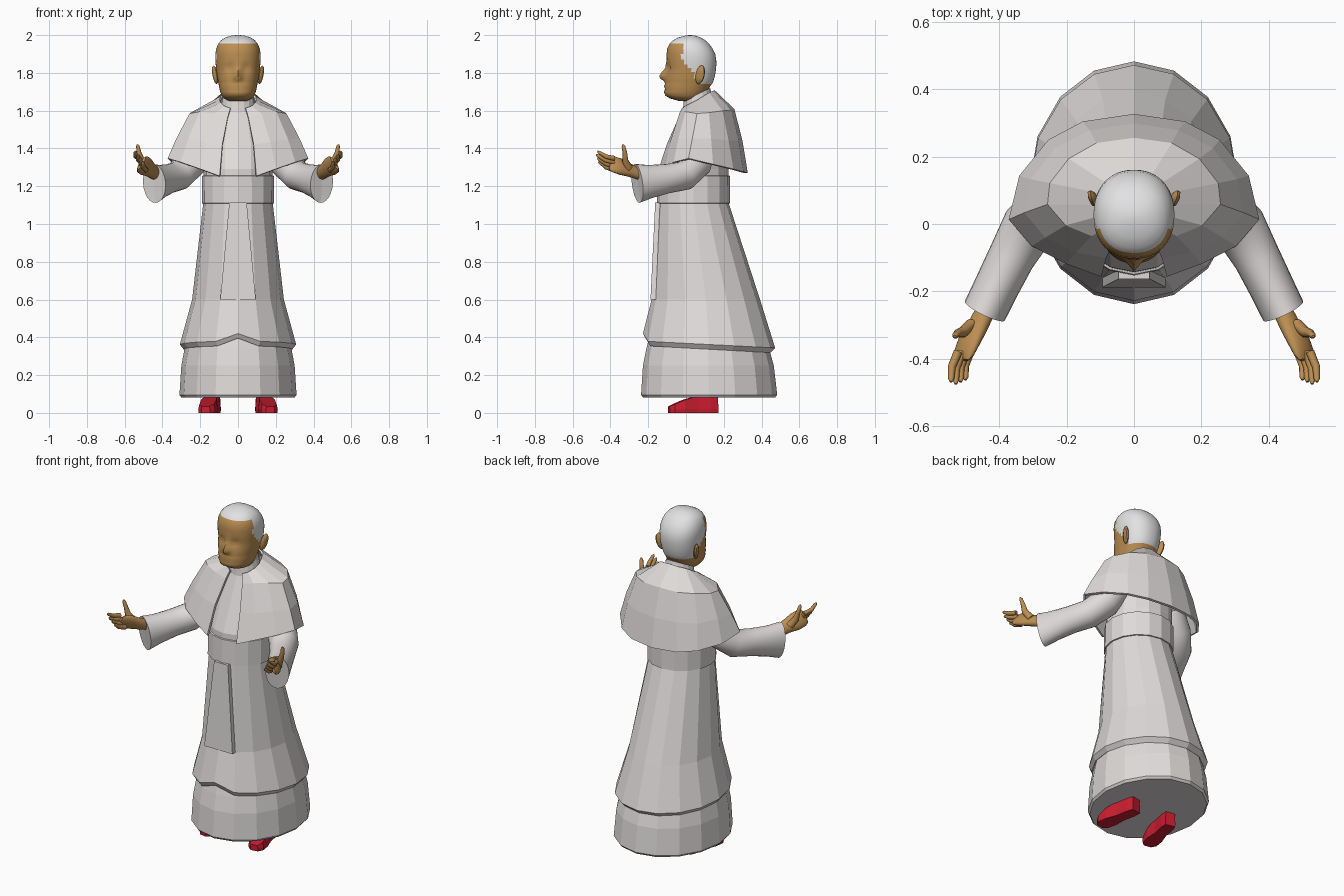
import bpy, bmesh, math
from mathutils import Vector, Matrix


def material(name, rgb):
    m = bpy.data.materials.new(name)
    m.diffuse_color = (*rgb, 1)
    return m


WHITE = material("white cloth", (0.74, 0.71, 0.70))
HAIR = material("white hair", (0.76, 0.76, 0.77))
SKIN = material("skin", (0.50, 0.27, 0.085))
RED = material("red leather", (0.60, 0.012, 0.03))


def loft(name, rings, mat, smooth=False, closed=True, caps=True, mirror=False):
    """Skin a list of rings that all have the same number of points."""
    bm = bmesh.new()
    vs = [[bm.verts.new(p) for p in r] for r in rings]
    n = len(rings[0])
    for a, b in zip(vs, vs[1:]):
        for i in range(n if closed else n - 1):
            j = (i + 1) % n
            bm.faces.new((a[i], a[j], b[j], b[i]))
    if caps:
        bm.faces.new(vs[0])
        bm.faces.new(vs[-1])
    bmesh.ops.recalc_face_normals(bm, faces=bm.faces[:])
    me = bpy.data.meshes.new(name)
    bm.to_mesh(me)
    bm.free()
    me.materials.append(mat)
    if smooth:
        me.polygons.foreach_set("use_smooth", [True] * len(me.polygons))
        me.set_sharp_from_angle(angle=math.radians(50))
    ob = bpy.data.objects.new(name, me)
    bpy.context.collection.objects.link(ob)
    if mirror:
        ob.modifiers.new("mirror", 'MIRROR').merge_threshold = 0.0005
    return ob


def ell(z, hx, y0, y1, n=16, power=1.0):
    """Oval ring from y0 (front) to y1 (back); z is a number or f(sine)."""
    out = []
    for i in range(n):
        a = 2 * math.pi * i / n
        c, s = math.cos(a), math.sin(a)
        zz = z(s) if callable(z) else z
        x = math.copysign(abs(c) ** power, c) * hx
        y = math.copysign(abs(s) ** power, s) * (y1 - y0) / 2 + (y0 + y1) / 2
        out.append(Vector((x, y, zz)))
    return out


def tube(name, path, mat, n=16, roll=0.0):
    """Oval tube along path; each entry is (point, half width, half height)."""
    pts = [Vector(p[0]) for p in path]
    rings = []
    for k, (p, w, h) in enumerate(path):
        t = pts[min(k + 1, len(pts) - 1)] - pts[max(k - 1, 0)]
        if t.length < 1e-6 or (k > 0 and p == path[k - 1][0]):
            t = pts[k] - pts[k - 2]
        t.normalize()
        side = t.cross(Vector((0, 0, 1))).normalized()
        up = side.cross(t)
        rot = Matrix.Rotation(roll, 3, t)
        side, up = rot @ side, rot @ up
        rings.append([pts[k] + side * w * math.cos(2 * math.pi * i / n)
                      + up * h * math.sin(2 * math.pi * i / n) for i in range(n)])
    return loft(name, rings, mat, smooth=True, mirror=True)


# Robes
def hem(s):
    return 0.362 - 0.018 * s + (0.04 if s < -0.99 else 0)


loft("under_robe", [ell(0.082, 0.30, -0.228, 0.472), ell(0.095, 0.31, -0.238, 0.483),
                    ell(0.25, 0.30, -0.228, 0.465), ell(0.34, 0.283, -0.21, 0.44),
                    ell(0.5, 0.24, -0.17, 0.38)], WHITE)
loft("outer_robe", [ell(lambda s: hem(s) - 0.005, 0.26, -0.18, 0.41),
                    ell(lambda s: hem(s) - 0.025, 0.288, -0.214, 0.447),
                    ell(hem, 0.308, -0.228, 0.472), ell(0.6, 0.243, -0.182, 0.392),
                    ell(1.11, 0.184, -0.147, 0.226), ell(1.29, 0.182, -0.142, 0.225),
                    ell(1.42, 0.18, -0.085, 0.22), ell(1.57, 0.13, -0.02, 0.19),
                    ell(1.62, 0.07, 0.0, 0.13)], WHITE)

# Sash round the waist and its hanging tail
loft("waist_sash", [ell(1.108, 0.18, -0.14, 0.22), ell(1.11, 0.191, -0.153, 0.233),
                    ell(1.255, 0.19, -0.15, 0.233), ell(1.258, 0.18, -0.14, 0.22)], WHITE)
loft("sash_tail", [[(-w, y, z), (w, y, z), (w, y + 0.03, z), (-w, y + 0.03, z)]
                   for w, y, z in ((0.094, -0.188, 0.60), (0.046, -0.163, 1.115))], WHITE)

# Shoulder cape, open at the front: rows from collar to hem, front to back
collar_row = [(.04, -.015, 1.61), (.07, 0, 1.62), (.088, .03, 1.635), (.095, .06, 1.65),
              (.09, .09, 1.67), (.08, .12, 1.69), (.05, .14, 1.70), (0, .145, 1.705)]
shoulder_row = [(.055, -.033, 1.56), (.125, -.03, 1.58), (.2, 0, 1.59), (.252, .06, 1.58),
                (.245, .12, 1.585), (.19, .19, 1.595), (.11, .235, 1.60), (0, .25, 1.605)]
middle_row = [(.082, -.095, 1.42), (.17, -.078, 1.43), (.26, -.035, 1.45), (.32, .035, 1.45),
              (.30, .13, 1.45), (.23, .22, 1.44), (.13, .272, 1.44), (0, .292, 1.44)]
hem_row = [(.096, -.15, 1.252), (.2, -.112, 1.29), (.3, -.06, 1.325), (.366, .015, 1.345),
           (.335, .14, 1.315), (.25, .245, 1.29), (.15, .298, 1.275), (0, .32, 1.27)]
cape = loft("shoulder_cape", [collar_row, shoulder_row, middle_row, hem_row], WHITE,
            closed=False, caps=False, mirror=True)
sol = cape.modifiers.new("thickness", 'SOLIDIFY')
sol.thickness, sol.offset = 0.014, 0

# Collar and neck
loft("collar", [ell(lambda s: 1.63 + 0.04 * s, 0.088, -0.018, 0.14),
                ell(lambda s: 1.685 + 0.035 * s, 0.08, -0.012, 0.128)], WHITE)
loft("neck", [ell(1.62, 0.075, 0.0, 0.115, 24), ell(1.68, 0.074, -0.01, 0.115, 24),
              ell(1.77, 0.08, -0.02, 0.12, 24)], SKIN, smooth=True)

# Head: (z, half width, front y, back y, nose depth)
HEAD = [(1.652, .05, -.04, .06, 0), (1.665, .075, -.085, .085, 0), (1.68, .087, -.11, .10, 0),
        (1.70, .094, -.117, .112, 0), (1.715, .098, -.111, .12, 0), (1.73, .101, -.117, .128, 0),
        (1.742, .103, -.111, .138, 0), (1.757, .106, -.112, .145, .004),
        (1.77, .109, -.11, .149, .028), (1.785, .111, -.108, .153, .033),
        (1.805, .114, -.104, .157, .024), (1.825, .116, -.10, .159, .01),
        (1.845, .118, -.104, .161, .003), (1.87, .12, -.102, .16, 0), (1.90, .12, -.103, .155, 0),
        (1.93, .115, -.099, .14, 0), (1.955, .104, -.086, .122, 0), (1.972, .09, -.07, .103, 0),
        (1.988, .066, -.04, .077, 0), (1.997, .036, -.005, .048, 0), (2.0, .01, .015, .028, 0)]
rings = []
for z, hx, y0, y1, nose in HEAD:
    ring = ell(z, hx, y0, y1, 48, 0.9)
    for p in ring:
        if p.y < 0:
            p.y -= nose * math.exp(-(p.x / 0.018) ** 2)
            p.y += 0.012 * math.exp(-((abs(p.x) - 0.042) / 0.02) ** 2
                                    - ((z - 1.828) / 0.016) ** 2)
    rings.append(ring)
head = loft("head", rings, SKIN, smooth=True)
head.data.materials.append(HAIR)
for f in head.data.polygons:
    x, y, z = f.center
    edge = -0.02 if z > 1.86 else -0.02 + (1.86 - z) * 0.85
    if z > 1.96 or (z > 1.74 and y > edge):
        f.material_index = 1

# Ears
ear = [ell(0, r, -r, r, 16) for r in (0.3, 0.8, 1.0, 0.85, 0.4)]
for ring, d in zip(ear, (-1, -.6, 0, .7, 1)):
    for p in ring:
        u, v = p.x, p.y
        p.xyz = (0.12 + 0.013 * d + 0.008 * v + 0.006 * u, 0.075 + 0.024 * u + 0.008 * v,
                 1.79 + 0.05 * v)
loft("ear", ear, SKIN, smooth=True, mirror=True)

# Sleeves with hollow cuffs
tube("sleeve", [((.19, .09, 1.42), .07, .07), ((.25, .055, 1.32), .085, .08),
                ((.315, -.01, 1.255), .08, .078), ((.365, -.10, 1.24), .07, .078),
                ((.41, -.19, 1.225), .067, .088), ((.443, -.258, 1.215), .066, .104),
                ((.44, -.252, 1.216), .056, .092), ((.42, -.21, 1.222), .048, .07)],
     WHITE, n=24)

# Hands
tube("palm", [((.42, -.20, 1.25), .028, .03), ((.445, -.265, 1.272), .028, .035),
              ((.465, -.305, 1.287), .027, .04), ((.488, -.345, 1.303), .024, .05),
              ((.505, -.385, 1.316), .019, .05), ((.511, -.405, 1.321), .008, .04)],
     SKIN, roll=math.radians(30))
for k in range(4):
    o = (k - 1.5) * 0.024
    base = Vector((.505 + o * 0.5, -.38, 1.317 + o * 0.85))
    tip = Vector((.522 + o * 0.6, -.475 + 0.006 * abs(k - 2), 1.358 + o * 0.75))
    mid = (base + tip) / 2 + Vector((.008, 0, -.009))
    tube("finger", [(base, .013, .014), (mid, .012, .012), (tip.lerp(mid, .2), .009, .009),
                    (tip, .004, .004)], SKIN, n=10)
tube("thumb", [((.485, -.30, 1.295), .018, .022), ((.51, -.322, 1.335), .016, .018),
               ((.524, -.324, 1.38), .012, .012), ((.53, -.331, 1.41), .010, .010),
               ((.532, -.334, 1.421), .004, .004)], SKIN, n=12)

# Shoes, slightly splayed: sole outline narrows towards the top
SHOE = [(.030, .16), (.036, .12), (.034, .05), (.046, -.02), (.043, -.075), (.022, -.10)]


def shoe_ring(scale, top):
    side = [(w * scale, y, top(y)) for w, y in SHOE]
    pts = side + [(-x, y, z) for x, y, z in reversed(side)]
    turn = Matrix.Rotation(math.radians(11), 3, 'Z')
    return [turn @ Vector(p) + Vector((.152, .008, 0)) for p in pts]


loft("shoe", [shoe_ring(1, lambda y: 0), shoe_ring(1.05, lambda y: 0.02),
              shoe_ring(0.9, lambda y: 0.035 + 0.055 * min(1, max(0, (y + .1) / .13)))],
     RED, mirror=True)
